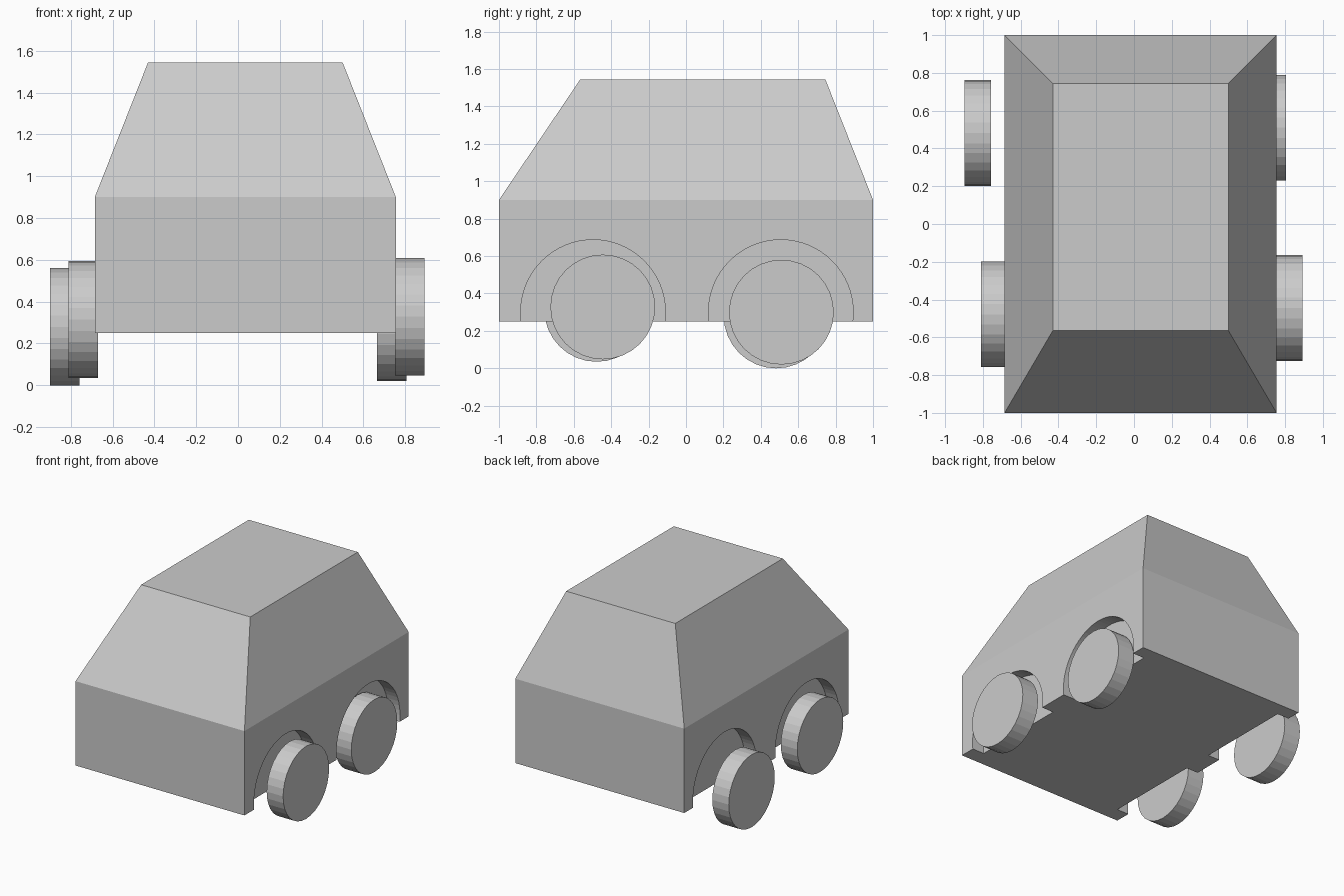
import bpy, bmesh, math
from mathutils import Matrix, Vector

if "Cube" in bpy.data.objects:
    bpy.data.objects.remove(bpy.data.objects["Cube"])

grey = bpy.data.materials.new("plain_grey")
grey.diffuse_color = (0.6, 0.6, 0.6, 1)
grey.use_nodes = True
grey.node_tree.nodes["Principled BSDF"].inputs["Base Color"].default_value = grey.diffuse_color


def add_object(name, bm):
    bmesh.ops.recalc_face_normals(bm, faces=bm.faces)
    mesh = bpy.data.meshes.new(name)
    bm.to_mesh(mesh)
    bm.free()
    mesh.materials.append(grey)
    obj = bpy.data.objects.new(name, mesh)
    bpy.context.collection.objects.link(obj)
    return obj


def disc(name, x0, x1, y, z, radius, sides=32):
    """Cylinder lying along x from x0 to x1."""
    bm = bmesh.new()
    place = Matrix.Translation(Vector(((x0 + x1) / 2, y, z))) @ Matrix.Rotation(math.pi / 2, 4, 'Y')
    bmesh.ops.create_cone(bm, cap_ends=True, segments=sides, radius1=radius,
                          radius2=radius, depth=x1 - x0, matrix=place)
    return add_object(name, bm)


# Body: stacked rectangles for floor, waist and roof
bm = bmesh.new()
levels = [(-0.685, 0.755, -1, 1, 0.25), (-0.685, 0.755, -1, 1, 0.9),
          (-0.43, 0.5, -0.565, 0.745, 1.545)]
rings = [[bm.verts.new(p) for p in ((x0, y0, z), (x1, y0, z), (x1, y1, z), (x0, y1, z))]
         for x0, x1, y0, y1, z in levels]
for low, high in zip(rings, rings[1:]):
    for i in range(4):
        j = (i + 1) % 4
        bm.faces.new((low[i], low[j], high[j], high[i]))
bm.faces.new(rings[0][::-1])
bm.faces.new(rings[-1])
body = add_object("body", bm)

# Wheel arches: shallow round recesses in both sides
for side, x0, x1 in (("left", -0.9, -0.585), ("right", 0.655, 0.95)):
    for end, y in (("front", -0.497), ("back", 0.507)):
        cutter = disc(f"{side}_{end}_arch_cutter", x0, x1, y, 0.3, 0.387, 64)
        cutter.hide_render = True
        cutter.hide_viewport = True
        cut = body.modifiers.new(f"{side}_{end}_arch", 'BOOLEAN')
        cut.operation = 'DIFFERENCE'
        cut.solver = 'EXACT'
        cut.object = cutter

# Wheels: loosely placed discs, each slightly off from the others
for name, x, y, z in (("front_right_wheel", 0.822, -0.445, 0.328),
                      ("front_left_wheel", -0.74, -0.478, 0.315),
                      ("back_right_wheel", 0.735, 0.51, 0.3),
                      ("back_left_wheel", -0.828, 0.482, 0.28)):
    disc(name, x - 0.07, x + 0.07, y, z, 0.28)
